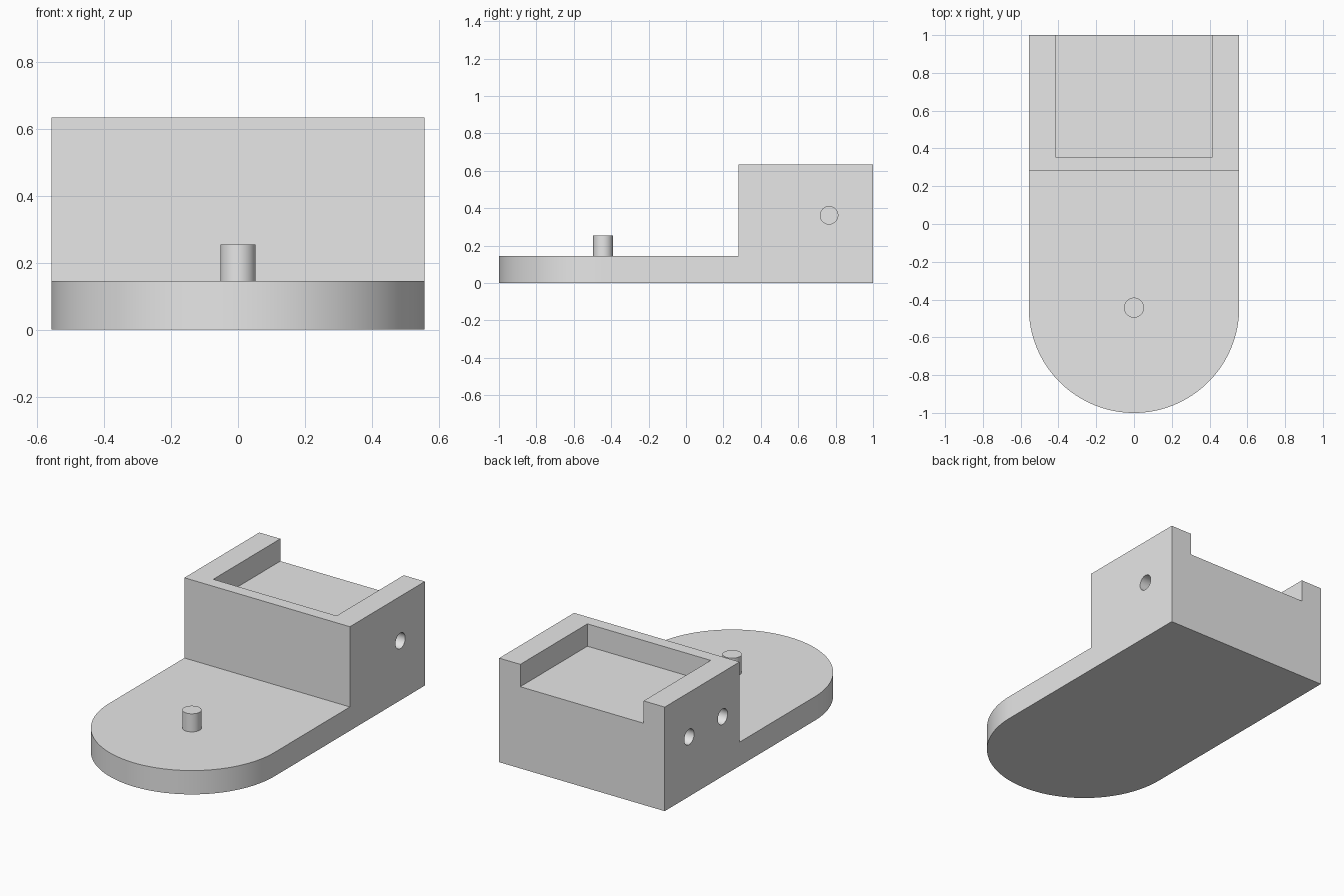
import bpy, bmesh, math
from mathutils import Matrix, Vector

default = bpy.data.objects.get("Cube")
if default:
    bpy.data.objects.remove(default, do_unlink=True)

HALF_W, BACK, STEP_Y = 0.557, 1.0, 0.28
NOSE_Y = -BACK + HALF_W
BASE_H, TOP = 0.145, 0.633

grey = bpy.data.materials.new("plain grey")
grey.use_nodes = True
colour = (0.8, 0.8, 0.8, 1)
grey.diffuse_color = colour
next(n for n in grey.node_tree.nodes if n.type == "BSDF_PRINCIPLED").inputs["Base Color"].default_value = colour


def finish(name, bm):
    bmesh.ops.recalc_face_normals(bm, faces=bm.faces)
    mesh = bpy.data.meshes.new(name)
    bm.to_mesh(mesh)
    bm.free()
    mesh.materials.append(grey)
    obj = bpy.data.objects.new(name, mesh)
    bpy.context.collection.objects.link(obj)
    return obj


def box(name, low, high):
    bm = bmesh.new()
    low, high = Vector(low), Vector(high)
    matrix = Matrix.Translation((low + high) / 2) @ Matrix.Diagonal((*(high - low), 1))
    bmesh.ops.create_cube(bm, size=1, matrix=matrix)
    return finish(name, bm)


def cylinder(name, centre, radius, depth, along_x=False):
    bm = bmesh.new()
    matrix = Matrix.Translation(centre)
    if along_x:
        matrix = matrix @ Matrix.Rotation(math.pi / 2, 4, "Y")
    bmesh.ops.create_cone(bm, cap_ends=True, segments=48, radius1=radius,
                          radius2=radius, depth=depth, matrix=matrix)
    return finish(name, bm)


def smooth(obj):
    bpy.ops.object.select_all(action="DESELECT")
    obj.select_set(True)
    bpy.context.view_layer.objects.active = obj
    bpy.ops.object.shade_smooth_by_angle(angle=math.radians(30))


# Body: round-nosed outline raised to full height
STEPS = 64
outline = [(HALF_W, BACK), (-HALF_W, BACK)]
for i in range(STEPS + 1):
    a = math.pi * (1 + i / STEPS)
    outline.append((HALF_W * math.cos(a), NOSE_Y + HALF_W * math.sin(a)))
bm = bmesh.new()
floor = bm.faces.new([bm.verts.new((x, y, 0)) for x, y in outline])
raised = bmesh.ops.extrude_face_region(bm, geom=[floor])["geom"]
bmesh.ops.translate(bm, vec=(0, 0, TOP),
                    verts=[v for v in raised if isinstance(v, bmesh.types.BMVert)])
body = finish("body", bm)

# Cutters: front step, top recess open at the back, blind side holes
cutters = [
    box("step_cutter", (-1, -2, BASE_H), (1, STEP_Y, 1)),
    box("recess_cutter", (-0.415, 0.355, 0.497), (0.415, 1.2, 1)),
]
for side, y in ((1, 0.765), (-1, 0.765), (-1, 0.443)):
    cutters.append(cylinder("hole_cutter", (side * HALF_W, y, 0.362), 0.047, 0.4, True))

bpy.context.view_layer.objects.active = body
for cutter in cutters:
    cutter.hide_render = True
    mod = body.modifiers.new("cut", "BOOLEAN")
    mod.operation = "DIFFERENCE"
    mod.solver = "EXACT"
    mod.object = cutter
    bpy.ops.object.modifier_apply(modifier=mod.name)
    bpy.data.objects.remove(cutter, do_unlink=True)
smooth(body)

# Locating pin at the centre of the round nose
PIN_TOP = 0.255
pin = cylinder("pin", (0, NOSE_Y, (BASE_H + PIN_TOP) / 2), 0.053, PIN_TOP - BASE_H)
smooth(pin)
